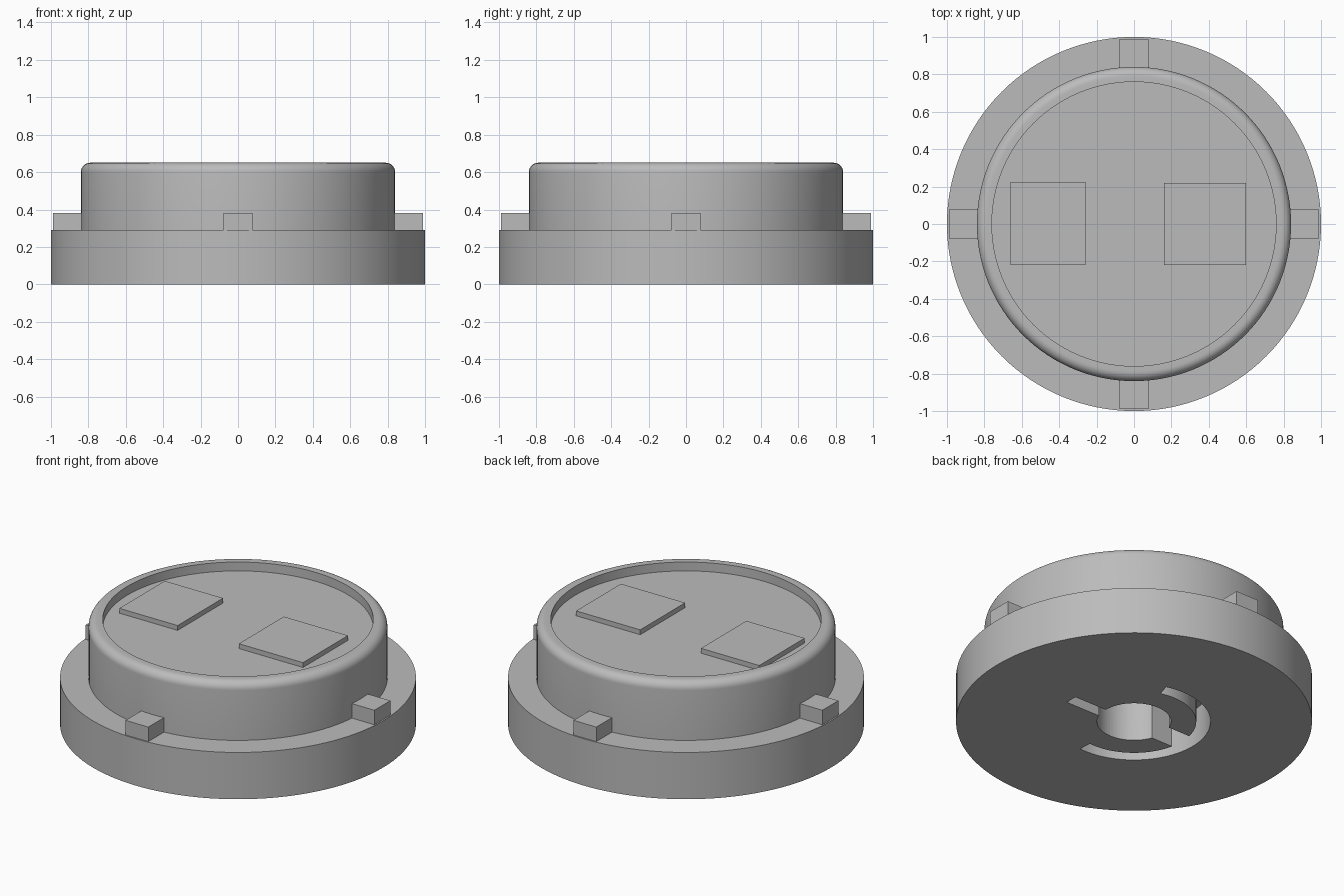
import bpy, bmesh
from math import sin, cos, pi, radians
from mathutils import Vector

cube = bpy.data.objects.get("Cube")
if cube:
    bpy.data.objects.remove(cube, do_unlink=True)

# One plain grey for the whole cap
grey = bpy.data.materials.new("plain_grey")
grey.use_nodes = True
colour = (0.5, 0.5, 0.5, 1)
grey.diffuse_color = colour
grey.node_tree.nodes["Principled BSDF"].inputs["Base Color"].default_value = colour


def finish(bm, name):
    bmesh.ops.recalc_face_normals(bm, faces=bm.faces[:])
    mesh = bpy.data.meshes.new(name)
    bm.to_mesh(mesh)
    bm.free()
    mesh.materials.append(grey)
    obj = bpy.data.objects.new(name, mesh)
    bpy.context.collection.objects.link(obj)
    return obj


def lathe(name, profile, steps=128):
    bm = bmesh.new()
    verts = [bm.verts.new((r, 0, z)) for r, z in profile]
    edges = [bm.edges.new(pair) for pair in zip(verts, verts[1:])]
    bmesh.ops.spin(bm, geom=verts + edges, cent=(0, 0, 0), axis=(0, 0, 1),
                   angle=2 * pi, steps=steps)
    bmesh.ops.remove_doubles(bm, verts=bm.verts[:], dist=0.0005)
    return finish(bm, name)


def prism(name, outline, z0, z1):
    bm = bmesh.new()
    face = bm.faces.new([bm.verts.new((x, y, z0)) for x, y in outline])
    grown = bmesh.ops.extrude_face_region(bm, geom=[face])["geom"]
    bmesh.ops.translate(bm, vec=Vector((0, 0, z1 - z0)),
                        verts=[v for v in grown if isinstance(v, bmesh.types.BMVert)])
    return finish(bm, name)


def rect(x0, x1, y0, y1):
    return [(x0, y0), (x1, y0), (x1, y1), (x0, y1)]


def arc(radius, start, end, steps):
    angles = [radians(start + (end - start) * i / steps) for i in range(steps + 1)]
    return [(radius * cos(a), radius * sin(a)) for a in angles]


# Stepped body: flange, drum, rounded rim and recessed top
FLANGE_TOP, FLOOR, TOP, DRUM, ROUND = 0.29, 0.595, 0.65, 0.84, 0.05
rim = [(DRUM - ROUND + ROUND * cos(i * pi / 16), TOP - ROUND + ROUND * sin(i * pi / 16))
       for i in range(9)]
body = lathe("cap_body", [(0, 0), (1, 0), (1, FLANGE_TOP), (DRUM, FLANGE_TOP)] + rim
             + [(0.76, TOP), (0.76, FLOOR), (0, FLOOR)])

# Underside socket: round bore, two keyways and a half-ring groove
cutters = [
    prism("bore_cutter", arc(0.208, 0, 354, 59), -0.1, 0.45),
    prism("left_keyway_cutter", rect(0.1, 0.43, -0.075, 0), -0.1, 0.25),
    prism("right_keyway_cutter", rect(-0.4, -0.1, -0.075, 0.075), -0.1, 0.24),
    prism("groove_cutter", arc(0.43, 75, 275, 50) + arc(0.35, 275, 75, 50), -0.1, 0.23),
]
for cutter in cutters:
    cut = body.modifiers.new(cutter.name, "BOOLEAN")
    cut.operation, cut.solver, cut.object = "DIFFERENCE", "EXACT", cutter
    cutter.hide_render = True

# Bake the cuts, then drop the cutters
bpy.context.view_layer.update()
graph = bpy.context.evaluated_depsgraph_get()
body.data = bpy.data.meshes.new_from_object(body.evaluated_get(graph))
body.modifiers.clear()
for cutter in cutters:
    bpy.data.objects.remove(cutter, do_unlink=True)

bpy.ops.object.select_all(action="DESELECT")
body.select_set(True)
bpy.context.view_layer.objects.active = body
bpy.ops.object.shade_smooth_by_angle(angle=radians(30))

# Four stop blocks on the flange
for i, side in enumerate(("left", "back", "right", "front")):
    block = prism(side + "_stop_block", rect(0.82, 0.99, -0.078, 0.078),
                  FLANGE_TOP - 0.01, 0.38)
    block.rotation_euler.z = i * pi / 2

# Plain raised pads in the recess
prism("right_raised_pad", rect(-0.66, -0.26, -0.22, 0.225), FLOOR - 0.01, FLOOR + 0.03)
prism("left_raised_pad", rect(0.16, 0.6, -0.22, 0.22), FLOOR - 0.01, FLOOR + 0.03)
